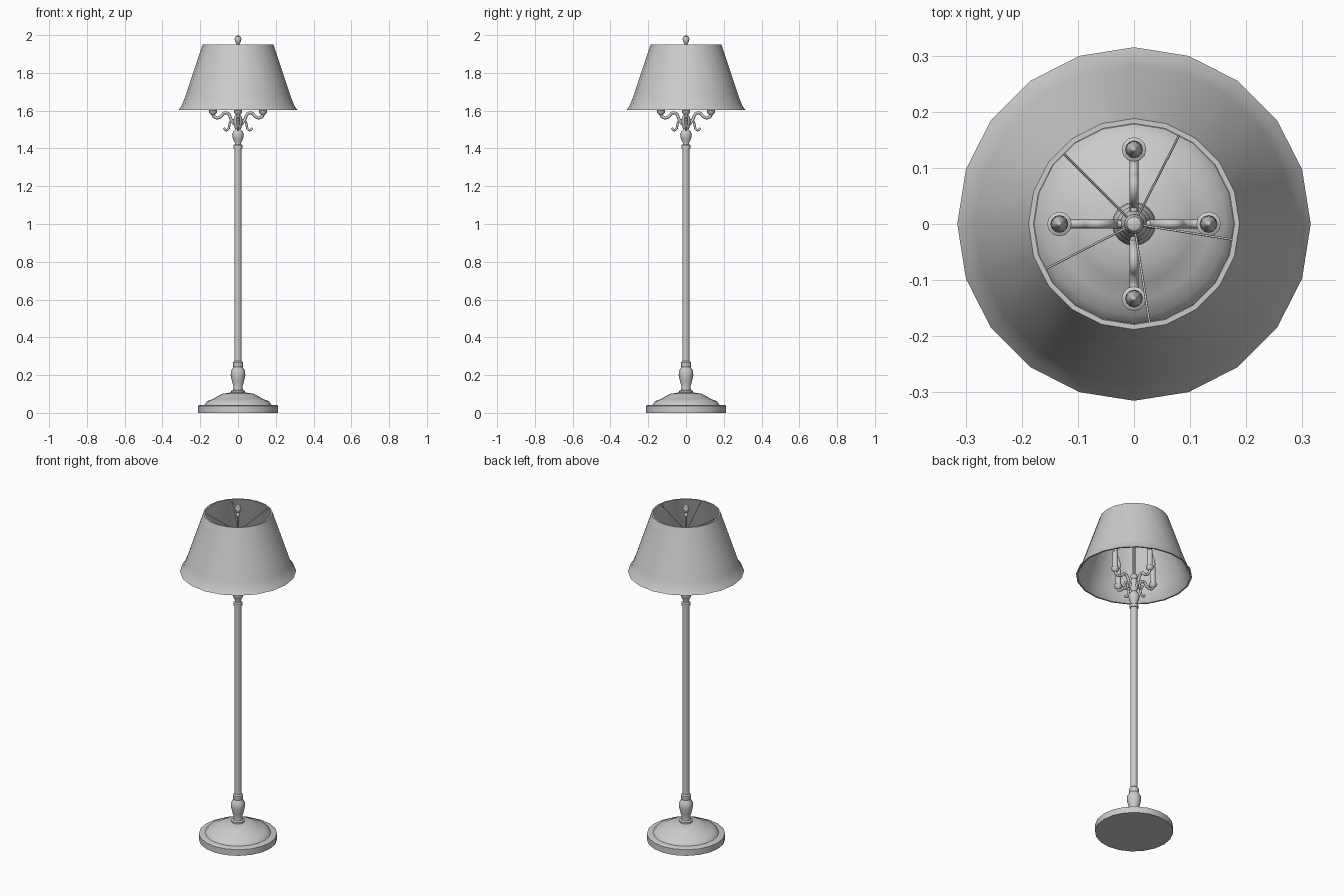
import bpy, bmesh, math
from mathutils import Matrix, Vector

cube = bpy.data.objects.get("Cube")
if cube:
    bpy.data.objects.remove(cube, do_unlink=True)

grey = bpy.data.materials.new("plain_grey")
grey.use_nodes = True
grey.diffuse_color = (0.6, 0.6, 0.6, 1)
grey.node_tree.nodes["Principled BSDF"].inputs["Base Color"].default_value = (0.6, 0.6, 0.6, 1)


def finish(obj, angle=40):
    """Give an object the material and smooth shading with sharp edges."""
    obj.data.materials.clear()
    obj.data.materials.append(grey)
    bpy.ops.object.select_all(action='DESELECT')
    obj.select_set(True)
    bpy.context.view_layer.objects.active = obj
    bpy.ops.object.shade_smooth_by_angle(angle=math.radians(angle))
    return obj


def lathe(name, profile, sides, centre=(0, 0), closed=False):
    """Revolve (radius, height) points around a vertical axis."""
    bm = bmesh.new()
    verts = [bm.verts.new((r, 0, z)) for r, z in profile]
    pairs = list(zip(verts, verts[1:]))
    if closed:
        pairs.append((verts[-1], verts[0]))
    edges = [bm.edges.new(p) for p in pairs]
    bmesh.ops.spin(bm, geom=verts + edges, cent=(0, 0, 0), axis=(0, 0, 1),
                   angle=math.tau, steps=sides, use_merge=False)
    bmesh.ops.remove_doubles(bm, verts=bm.verts, dist=0.0002)
    bmesh.ops.recalc_face_normals(bm, faces=bm.faces)
    bmesh.ops.translate(bm, verts=bm.verts, vec=(*centre, 0))
    mesh = bpy.data.meshes.new(name)
    bm.to_mesh(mesh)
    bm.free()
    obj = bpy.data.objects.new(name, mesh)
    bpy.context.collection.objects.link(obj)
    return finish(obj)


def tube(name, points, radius, angle, smooth=True):
    """Sweep a round section along (distance, height) points, turned to an angle."""
    curve = bpy.data.curves.new(name, 'CURVE')
    curve.dimensions = '3D'
    curve.bevel_depth = radius
    curve.bevel_resolution = 2
    curve.use_fill_caps = True
    spline = curve.splines.new('BEZIER' if smooth else 'POLY')
    pts = spline.bezier_points if smooth else spline.points
    pts.add(len(points) - 1)
    turn = Matrix.Rotation(angle, 3, 'Z')
    for p, (d, z) in zip(pts, points):
        co = turn @ Vector((d, 0, z))
        if smooth:
            p.co = co
            p.handle_left_type = p.handle_right_type = 'AUTO'
        else:
            p.co = (*co, 1)
    spline.resolution_u = 6
    temp = bpy.data.objects.new(name + "_path", curve)
    bpy.context.collection.objects.link(temp)
    bpy.context.view_layer.update()
    graph = bpy.context.evaluated_depsgraph_get()
    mesh = bpy.data.meshes.new_from_object(temp.evaluated_get(graph))
    bpy.data.objects.remove(temp, do_unlink=True)
    obj = bpy.data.objects.new(name, mesh)
    bpy.context.collection.objects.link(obj)
    return finish(obj, 50)


# Stepped round foot with a low dome
lathe("base", [(0, 0), (0.212, 0), (0.212, 0.037), (0.205, 0.041), (0.178, 0.042),
               (0.163, 0.063), (0.135, 0.072), (0.105, 0.09), (0.08, 0.102),
               (0.038, 0.108), (0, 0.108)], 20)

# Turned vase between foot and pole
lathe("lower_vase", [(0, 0.1), (0.036, 0.1), (0.036, 0.117), (0.026, 0.122),
                     (0.024, 0.14), (0.031, 0.165), (0.039, 0.2), (0.037, 0.222),
                     (0.025, 0.243), (0.027, 0.25), (0.027, 0.268), (0.02, 0.275),
                     (0, 0.275)], 16)
lathe("pole", [(0, 0.27), (0.019, 0.27), (0.019, 1.41), (0, 1.41)], 16)

# Turned cup above the pole and the hub that carries the arms
lathe("upper_cup", [(0, 1.4), (0.024, 1.4), (0.024, 1.417), (0.017, 1.422),
                    (0.017, 1.432), (0.027, 1.452), (0.031, 1.475), (0.024, 1.492),
                    (0.013, 1.503), (0.012, 1.512), (0, 1.512)], 16)
lathe("hub", [(0, 1.5), (0.013, 1.5), (0.022, 1.52), (0.025, 1.54), (0.021, 1.565),
              (0.013, 1.58), (0.018, 1.59), (0.018, 1.603), (0.01, 1.612), (0, 1.612)], 16)
lathe("centre_rod", [(0, 1.6), (0.008, 1.6), (0.006, 1.95), (0, 1.95)], 8)
lathe("finial", [(0, 1.935), (0.011, 1.935), (0.011, 1.945), (0.007, 1.952),
                 (0.016, 1.967), (0.018, 1.98), (0.013, 1.993), (0, 2.0)], 12)

# Four arms, each with a scroll, candle cup, candle and pointed bulb
for i in range(4):
    a = i * math.pi / 2
    spot = (0.133 * math.cos(a), 0.133 * math.sin(a))
    tube(f"arm_{i + 1}", [(0.015, 1.525), (0.035, 1.55), (0.05, 1.582), (0.072, 1.588),
                          (0.09, 1.57), (0.112, 1.562), (0.13, 1.572), (0.133, 1.59)],
         0.008, a)
    tube(f"scroll_{i + 1}", [(0.018, 1.55), (0.038, 1.545), (0.046, 1.522),
                             (0.052, 1.502), (0.066, 1.497), (0.075, 1.508)], 0.006, a)
    lathe(f"candle_cup_{i + 1}", [(0, 1.577), (0.009, 1.577), (0.02, 1.588),
                                  (0.022, 1.602), (0.016, 1.606), (0, 1.606)], 12, spot)
    lathe(f"candle_{i + 1}", [(0, 1.6), (0.016, 1.6), (0.016, 1.7), (0.009, 1.704),
                              (0, 1.704)], 12, spot)
    lathe(f"bulb_{i + 1}", [(0, 1.7), (0.009, 1.702), (0.015, 1.722), (0.012, 1.745),
                            (0.005, 1.77), (0, 1.785)], 12, spot)

# Thin flared shade with a hollow inside
outer = [(0.188, 1.95), (0.283, 1.665), (0.298, 1.627), (0.315, 1.603)]
inner = [(r - 0.009, z) for r, z in reversed(outer)]
lathe("shade", outer + inner, 20, closed=True)

# Five wires holding the shade to the rod
lathe("wire_collar", [(0, 1.835), (0.011, 1.835), (0.011, 1.85), (0, 1.85)], 12)
for i in range(5):
    tube(f"shade_wire_{i + 1}", [(0.005, 1.843), (0.182, 1.938)], 0.002,
         math.radians(63 + 72 * i), smooth=False)
